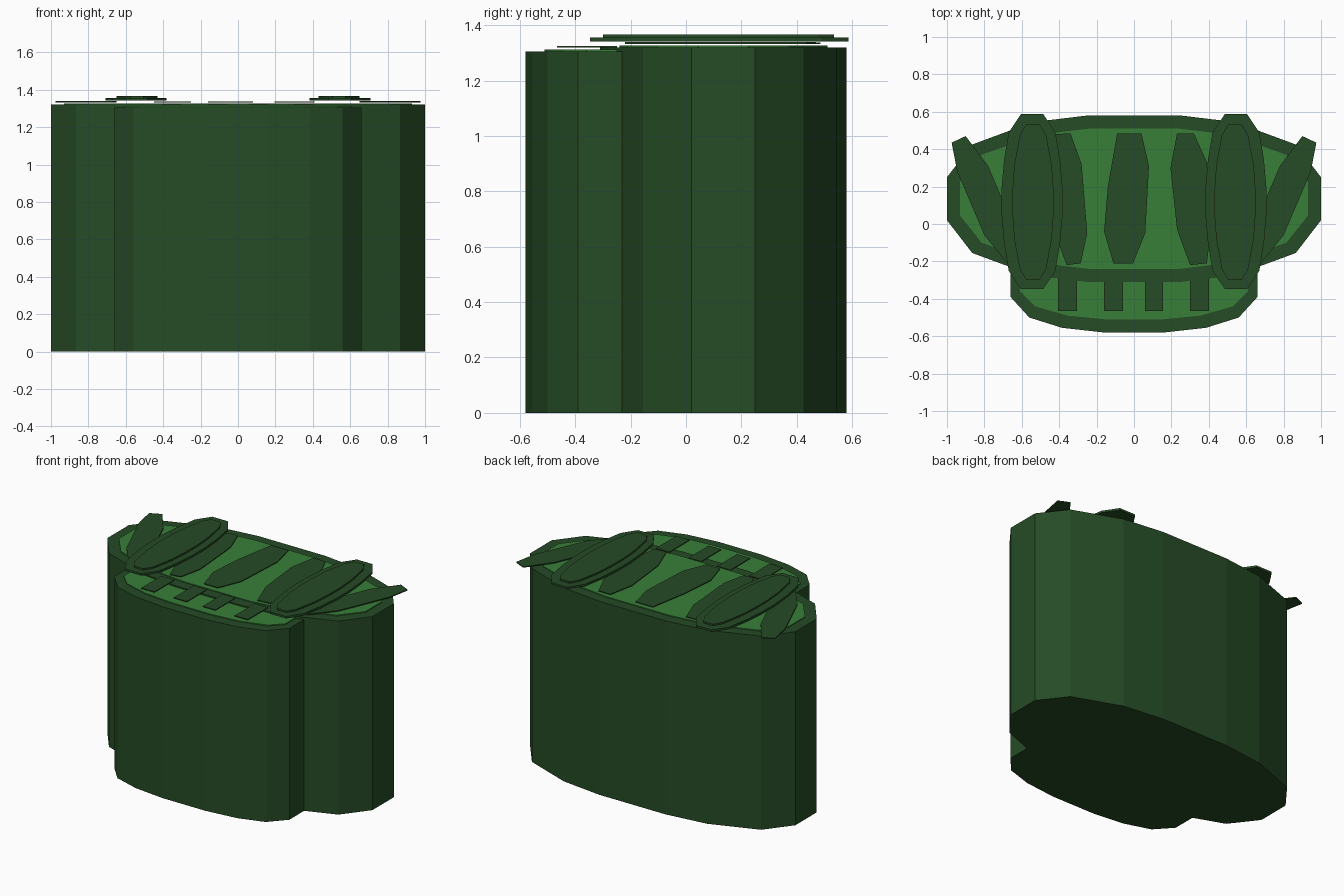
import bpy, bmesh

if "Cube" in bpy.data.objects:
    bpy.data.objects.remove(bpy.data.objects["Cube"])


def material(name, color):
    m = bpy.data.materials.new(name)
    m.diffuse_color = (*color, 1)
    m.use_nodes = True
    m.node_tree.nodes["Principled BSDF"].inputs["Base Color"].default_value = m.diffuse_color
    return m


DARK = material("dark green", (0.019, 0.070, 0.019))
LIGHT = material("leaf green", (0.040, 0.210, 0.040))


def prism(name, outline, z0, z1, mat):
    """Extrude a flat outline from z0 up to z1."""
    bm = bmesh.new()
    base = bm.faces.new([bm.verts.new((x, y, z0)) for x, y in outline])
    top = bmesh.ops.extrude_face_region(bm, geom=[base])["geom"]
    verts = [v for v in top if isinstance(v, bmesh.types.BMVert)]
    bmesh.ops.translate(bm, verts=verts, vec=(0, 0, z1 - z0))
    bmesh.ops.recalc_face_normals(bm, faces=bm.faces)
    me = bpy.data.meshes.new(name)
    bm.to_mesh(me)
    bm.free()
    me.materials.append(mat)
    ob = bpy.data.objects.new(name, me)
    bpy.context.collection.objects.link(ob)
    return ob


def mirror_x(half):
    return half + [(-x, y) for x, y in reversed(half)]


def oval(quarter, cx, cy):
    """Closed outline from the upper right quarter, mirrored both ways."""
    right = quarter + [(x, -y) for x, y in reversed(quarter)]
    return [(cx + x, cy + y) for x, y in mirror_x(right)]


# Head column and its inset panel
prism("head", oval([(0.25, 0.445), (0.54, 0.41), (0.865, 0.29), (1, 0.115)], 0, 0.135), 0, 1.32, DARK)
prism("head_panel", oval([(0.24, 0.375), (0.51, 0.343), (0.815, 0.235), (0.93, 0.09)], 0, 0.135),
      1.32, 1.326, LIGHT)

# Jaw column and its inset panel
prism("jaw", mirror_x([(0.66, -0.1), (0.66, -0.39), (0.56, -0.5), (0.385, -0.555), (0.16, -0.58)]),
      0, 1.305, DARK)
prism("jaw_panel", mirror_x([(0.61, -0.2), (0.61, -0.36), (0.53, -0.44), (0.355, -0.49), (0.15, -0.51)]),
      1.305, 1.312, LIGHT)

# Teeth hanging from the head edge over the jaw
for i, (x0, x1) in enumerate([(-0.405, -0.305), (-0.16, -0.06), (0.06, 0.155), (0.3, 0.4)]):
    prism(f"tooth_{i + 1}", [(x0, -0.465), (x1, -0.465), (x1, -0.25), (x0, -0.25)], 1.320, 1.325, DARK)

# Skin stripes
stripes = {
    "stripe_middle": [(-0.09, 0.485), (0.04, 0.485), (0.08, 0.31), (0.06, -0.05),
                      (-0.005, -0.21), (-0.11, -0.21), (-0.16, -0.04), (-0.14, 0.2)],
    "stripe_left": [(-0.42, 0.48), (-0.34, 0.485), (-0.28, 0.32), (-0.25, -0.05),
                    (-0.285, -0.21), (-0.36, -0.22), (-0.42, -0.06), (-0.45, 0.2)],
    "stripe_right": [(0.23, 0.485), (0.32, 0.485), (0.39, 0.33), (0.41, -0.03),
                     (0.39, -0.21), (0.3, -0.22), (0.23, -0.03), (0.195, 0.3)],
}
for name, outline in stripes.items():
    prism(name, outline, 1.332, 1.337, DARK)

# Outer stripes and two-step oval eyes on both sides
outer = [(0.975, 0.435), (0.9, 0.47), (0.78, 0.31), (0.69, 0.1),
         (0.65, -0.1), (0.67, -0.22), (0.8, -0.06), (0.945, 0.28)]
for side, s in (("left", -1), ("right", 1)):
    prism(f"outer_stripe_{side}", [(s * x, y) for x, y in outer], 1.332, 1.339, DARK)
    prism(f"eye_base_{side}", oval([(0.06, 0.467), (0.125, 0.37), (0.15, 0.22), (0.163, 0.07)],
                                   s * 0.545, 0.12), 1.341, 1.355, DARK)
    prism(f"eye_{side}", oval([(0.035, 0.417), (0.07, 0.36), (0.1, 0.2), (0.11, 0.06)],
                              s * 0.54, 0.117), 1.355, 1.366, DARK)
